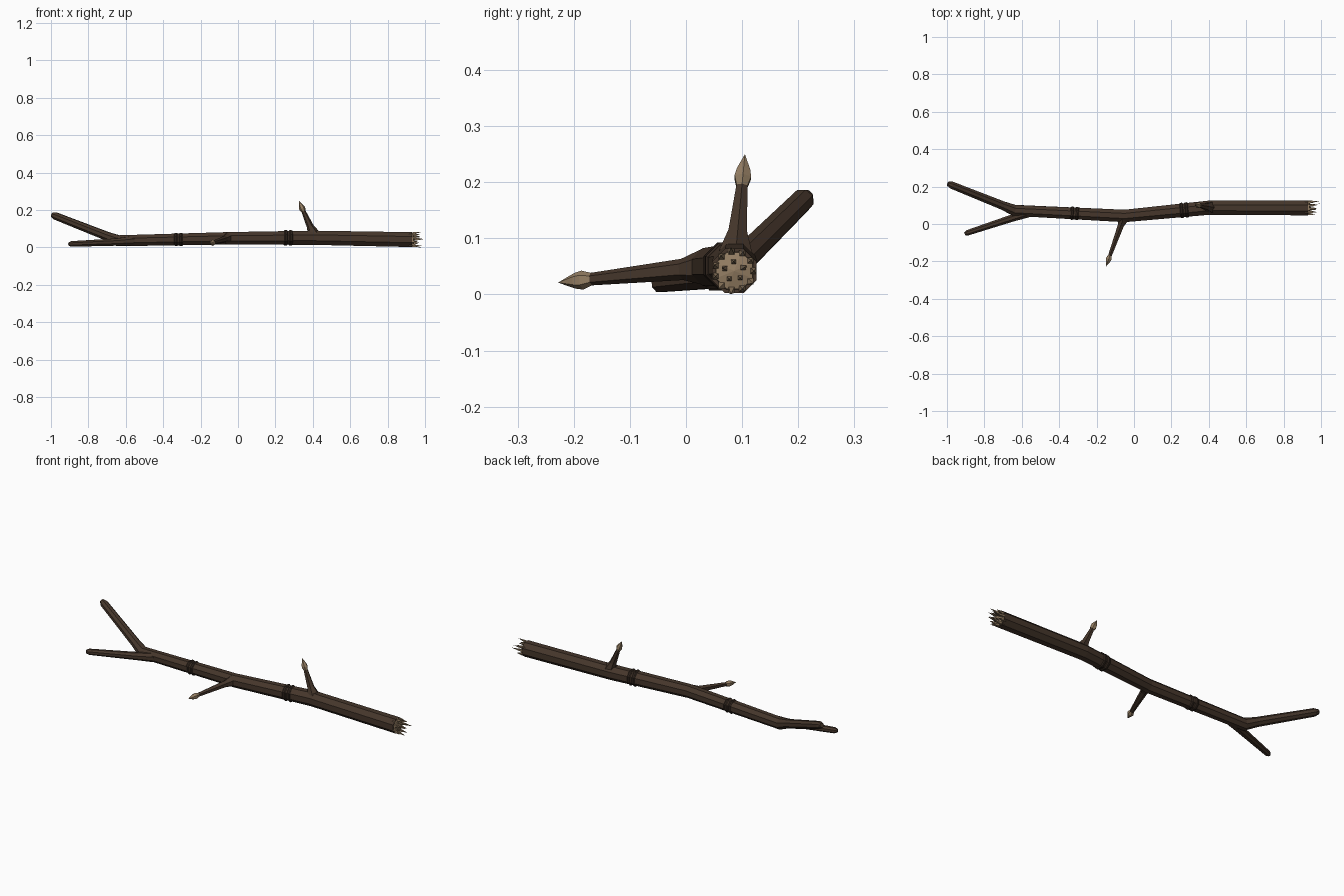
import bpy, bmesh, math, random
from mathutils import Vector

if "Cube" in bpy.data.objects:
    bpy.data.objects.remove(bpy.data.objects["Cube"])

random.seed(4)


def material(name, rgb):
    m = bpy.data.materials.new(name)
    m.diffuse_color = (*rgb, 1)
    m.use_nodes = True
    m.node_tree.nodes["Principled BSDF"].inputs["Base Color"].default_value = m.diffuse_color
    return m


BARK = material("bark", (0.06, 0.037, 0.024))
DARK = material("dark_bark", (0.035, 0.022, 0.015))
WOOD = material("bare_wood", (0.30, 0.21, 0.125))


def tube(name, path, mat, sides=8):
    """Faceted tube through (x, y, z, radius) points; zero radius makes a point."""
    pts = [Vector(p[:3]) for p in path]
    bm = bmesh.new()
    rings = []
    overall = (pts[-1] - pts[0]).normalized()
    ref = Vector((0, 0, 1)) if abs(overall.z) < 0.8 else Vector((1, 0, 0))
    for i, p in enumerate(pts):
        a = (p - pts[i - 1]).normalized() if i else Vector()
        b = (pts[i + 1] - p).normalized() if i < len(pts) - 1 else Vector()
        t = (a + b).normalized()
        u = ref.cross(t).normalized()
        v = t.cross(u)
        r = path[i][3]
        if r == 0:
            rings.append([bm.verts.new(p)])
            continue
        rings.append([bm.verts.new(p + r * (u * math.cos(w) + v * math.sin(w)))
                      for w in [(k + 0.5) * math.tau / sides for k in range(sides)]])
    for lo, hi in zip(rings, rings[1:]):
        for k in range(sides):
            n = (k + 1) % sides
            if len(hi) == 1:
                bm.faces.new((lo[k], lo[n], hi[0]))
            else:
                bm.faces.new((lo[k], lo[n], hi[n], hi[k]))
    for ring in (rings[0], rings[-1]):
        if len(ring) > 1:
            bm.faces.new(ring)
    bmesh.ops.recalc_face_normals(bm, faces=bm.faces)
    me = bpy.data.meshes.new(name)
    bm.to_mesh(me)
    bm.free()
    me.materials.append(mat)
    ob = bpy.data.objects.new(name, me)
    bpy.context.collection.objects.link(ob)
    return ob


# Main stick, bending up into the long fork
tube("trunk", [(0.93, 0.086, 0.042, 0.043), (0.40, 0.087, 0.052, 0.041),
               (-0.05, 0.043, 0.049, 0.036), (-0.64, 0.073, 0.036, 0.032),
               (-0.70, 0.098, 0.060, 0.025), (-0.975, 0.208, 0.168, 0.021),
               (-0.995, 0.216, 0.175, 0.012)], BARK)

# Short fork
tube("fork_branch", [(-0.56, 0.062, 0.036, 0.027), (-0.65, 0.032, 0.029, 0.021),
                     (-0.89, -0.047, 0.019, 0.016), (-0.905, -0.052, 0.018, 0.009)], BARK)


# Side twigs with flared bases and bare pointed tips
def twig(name, start, end, length_tip=0.058):
    s, e = Vector(start), Vector(end)
    d = (e - s).normalized()
    neck = e - d * length_tip
    tube(name, [(*s, 0.034), (*(s + d * 0.045), 0.019), (*neck, 0.011)], BARK, 6)
    tube(name + "_tip", [(*(neck - d * 0.006), 0.011), (*(neck + d * 0.012), 0.017),
                         (*(neck + d * 0.026), 0.014), (*e, 0)], WOOD, 6)


twig("front_twig", (-0.055, 0.035, 0.049), (-0.15, -0.228, 0.021))
twig("top_twig", (0.405, 0.088, 0.07), (0.325, 0.105, 0.25))

# Paired raised bark rings
for name, x, y, z, r, slope in (("left", -0.318, 0.057, 0.043, 0.0375, -0.05),
                                ("right", 0.268, 0.074, 0.051, 0.0435, 0.098)):
    for i, dx in enumerate((-0.013, 0.013)):
        tube(f"{name}_bark_ring_{i}",
             [(x + dx + w, y + (dx + w) * slope, z, r + f)
              for w, f in ((-0.009, -0.003), (-0.004, 0.001), (0.004, 0.001), (0.009, -0.003))], DARK)

# Broken end: bare core with a shallow dome
tube("broken_core", [(0.91, 0.086, 0.042, 0.039), (0.937, 0.086, 0.042, 0.035),
                     (0.946, 0.086, 0.042, 0.018), (0.941, 0.086, 0.042, 0)], WOOD, 8)

# Splinters around the rim and inside
for ring, (count, rad, thick) in enumerate(((11, 0.034, 0.008), (5, 0.016, 0.007))):
    for k in range(count):
        a = (k + 0.3 * ring) * math.tau / count
        c, s = math.cos(a), math.sin(a)
        length = random.uniform(0.025, 0.055)
        if k == 0:
            length = 0.065
        out = rad + random.uniform(0.0, 0.010)
        tube(f"splinter_{ring}_{k}",
             [(0.915, 0.086 + rad * c, 0.042 + rad * s, thick),
              (0.935, 0.086 + rad * c, 0.042 + rad * s, thick),
              (0.932 + length, 0.086 + out * c, 0.042 + out * s, 0)],
             WOOD, 4)
